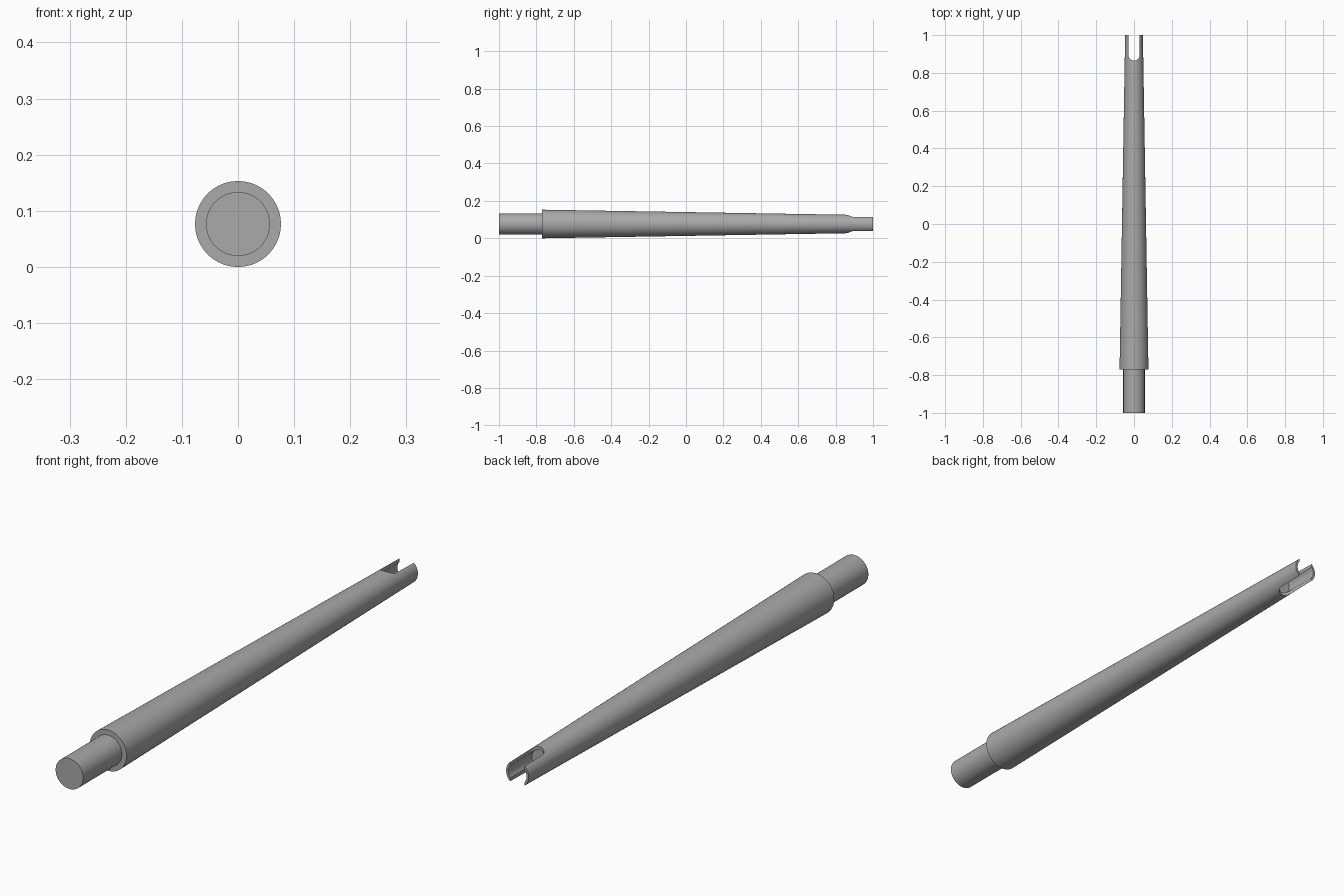
import bpy, bmesh, math
from mathutils import Matrix

if "Cube" in bpy.data.objects:
    bpy.data.objects.remove(bpy.data.objects["Cube"])

CZ = 0.0765          # height of the rod axis
SEG = 64

grey = bpy.data.materials.new("grey")
grey.diffuse_color = (0.4, 0.4, 0.4, 1)
grey.use_nodes = True
grey.node_tree.nodes["Principled BSDF"].inputs["Base Color"].default_value = grey.diffuse_color


def lathe(name, profile):
    """Closed solid of revolution along y from (y, radius) pairs."""
    bm = bmesh.new()
    rings = []
    for y, r in profile:
        rings.append([bm.verts.new((r * math.cos(2 * math.pi * i / SEG), y,
                                    CZ + r * math.sin(2 * math.pi * i / SEG)))
                      for i in range(SEG)])
    for a, b in zip(rings, rings[1:]):
        for i in range(SEG):
            j = (i + 1) % SEG
            bm.faces.new((a[i], a[j], b[j], b[i]))
    bm.faces.new(rings[0])
    bm.faces.new(rings[-1])
    return finish(name, bm)


def slot_prism(name, half_width, y_end):
    """Vertical through-slot with a round inner end."""
    bm = bmesh.new()
    pts = [(half_width, 1.1), (-half_width, 1.1)]
    for i in range(25):
        a = math.pi + math.pi * i / 24
        pts.append((half_width * math.cos(a), y_end + half_width + half_width * math.sin(a)))
    face = bm.faces.new([bm.verts.new((x, y, -0.1)) for x, y in pts])
    top = bmesh.ops.extrude_face_region(bm, geom=[face])["geom"]
    bmesh.ops.translate(bm, vec=(0, 0, 0.4),
                        verts=[v for v in top if isinstance(v, bmesh.types.BMVert)])
    return finish(name, bm)


def finish(name, bm):
    bmesh.ops.recalc_face_normals(bm, faces=bm.faces)
    mesh = bpy.data.meshes.new(name)
    bm.to_mesh(mesh)
    bm.free()
    mesh.materials.append(grey)
    ob = bpy.data.objects.new(name, mesh)
    bpy.context.collection.objects.link(ob)
    return ob


# tapered shaft with a stepped-down tenon at the front
shaft = lathe("tapered_shaft", [(-1, 0.057), (-0.77, 0.057), (-0.77, 0.0765), (1, 0.047)])

# bore and slot that make the forked tip
bore = lathe("bore_cutter", [(0.86, 0.038), (1.1, 0.038)])
slot = slot_prism("slot_cutter", 0.030, 0.865)
for cutter in (bore, slot):
    cutter.hide_render = True
    cutter.hide_set(True)
    mod = shaft.modifiers.new(cutter.name, 'BOOLEAN')
    mod.operation = 'DIFFERENCE'
    mod.solver = 'EXACT'
    mod.object = cutter

# apply the cuts, then smooth the round surfaces
bpy.context.view_layer.objects.active = shaft
shaft.select_set(True)
for mod in list(shaft.modifiers):
    bpy.ops.object.modifier_apply(modifier=mod.name)
for cutter in (bore, slot):
    bpy.data.objects.remove(cutter)
bpy.ops.object.shade_smooth_by_angle(angle=math.radians(30))
